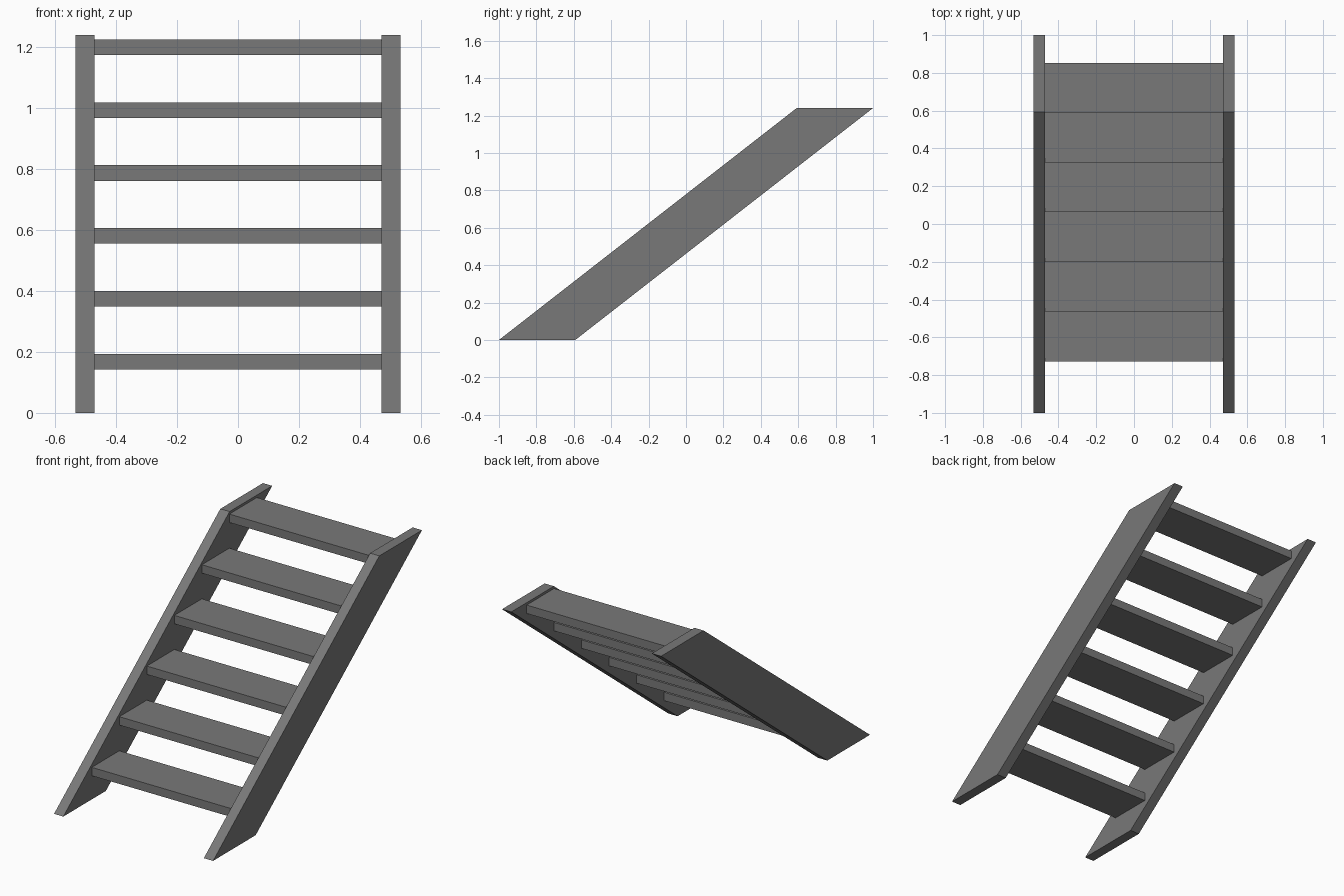
import bpy
import bmesh

if "Cube" in bpy.data.objects:
    bpy.data.objects.remove(bpy.data.objects["Cube"])

grey = bpy.data.materials.new("dark grey")
grey.diffuse_color = (0.19, 0.19, 0.19, 1)
grey.use_nodes = True
grey.node_tree.nodes["Principled BSDF"].inputs["Base Color"].default_value = grey.diffuse_color


def extrude_profile(name, profile, x0, x1):
    """Extrude a (y, z) outline along x from x0 to x1."""
    bm = bmesh.new()
    face = bm.faces.new([bm.verts.new((x0, y, z)) for y, z in profile])
    result = bmesh.ops.extrude_face_region(bm, geom=[face])
    moved = [v for v in result["geom"] if isinstance(v, bmesh.types.BMVert)]
    bmesh.ops.translate(bm, verts=moved, vec=(x1 - x0, 0, 0))
    bmesh.ops.recalc_face_normals(bm, faces=bm.faces)
    mesh = bpy.data.meshes.new(name)
    bm.to_mesh(mesh)
    bm.free()
    mesh.materials.append(grey)
    obj = bpy.data.objects.new(name, mesh)
    bpy.context.collection.objects.link(obj)
    return obj


INNER, OUTER = 0.471, 0.533
HEIGHT = 1.24

# Sloping side stringers, cut level at floor and top
slope = [(-1, 0), (-0.592, 0), (1, HEIGHT), (0.592, HEIGHT)]
extrude_profile("left_stringer", slope, -OUTER, -INNER)
extrude_profile("right_stringer", slope, INNER, OUTER)

# Six open treads between the stringers
RISE, RUN = 0.2063, 0.2634
DEPTH, THICK = 0.263, 0.051
for i in range(6):
    y, z = -0.727 + i * RUN, 0.143 + i * RISE
    board = [(y, z), (y + DEPTH, z), (y + DEPTH, z + THICK), (y, z + THICK)]
    extrude_profile(f"tread_{i + 1}", board, -INNER, INNER)
